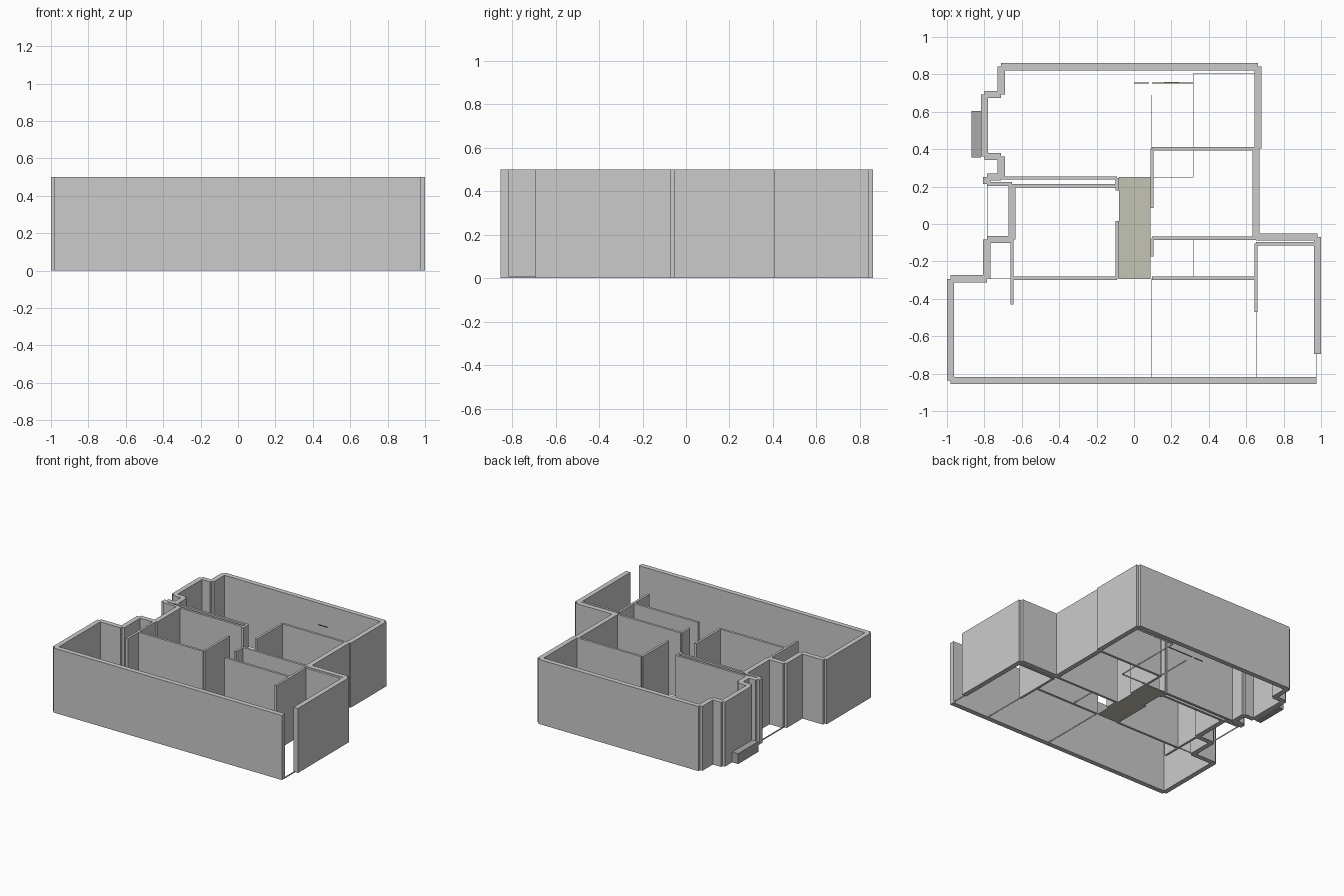
import bpy

H = 0.5


def material(name, color):
    m = bpy.data.materials.new(name)
    m.diffuse_color = (*color, 1)
    return m


def box(name, x0, x1, y0, y1, z0, z1, mat=None):
    bpy.ops.mesh.primitive_cube_add(size=1, location=((x0 + x1) / 2, (y0 + y1) / 2, (z0 + z1) / 2))
    ob = bpy.context.object
    ob.name = name
    ob.scale = (x1 - x0, y1 - y0, z1 - z0)
    if mat:
        ob.data.materials.append(mat)
    return ob


def run(name, points, width, height):
    """Square-ended wall boxes along a centre line, leaving notched outer corners."""
    h = width / 2
    for (ax, ay), (bx, by) in zip(points, points[1:]):
        dx, dy = (0, h) if ay == by else (h, 0)
        box(name, min(ax, bx) - dx, max(ax, bx) + dx,
            min(ay, by) - dy, max(ay, by) + dy, 0, height)


# outer walls: entrance side, then round the stepped left side to the front
run("outer_wall", [(0.981, -0.695), (0.981, -0.07), (0.652, -0.07), (0.652, 0.405)], 0.038, H)
run("outer_wall", [(0.663, 0.405), (0.663, 0.841), (-0.71, 0.841), (-0.71, 0.693),
                   (-0.80, 0.693), (-0.80, 0.36), (-0.71, 0.36), (-0.71, 0.252),
                   (-0.787, 0.252), (-0.787, 0.214)], 0.038, H)
run("outer_wall", [(-0.787, 0.214), (-0.652, 0.214)], 0.022, H)
run("outer_wall", [(-0.652, 0.214), (-0.652, -0.083), (-0.787, -0.083), (-0.787, -0.293),
                   (-0.981, -0.293), (-0.981, -0.836), (0.975, -0.836)], 0.038, H)

# inner partitions
for path in [
    [(-0.71, 0.246), (-0.09, 0.246), (-0.09, 0.18)],
    [(-0.65, 0.205), (-0.09, 0.205)],
    [(-0.09, 0.015), (-0.09, -0.291), (-0.652, -0.291)],
    [(-0.652, -0.43), (-0.652, -0.083)],
    [(0.096, 0.085), (0.096, 0.403), (0.652, 0.403)],
    [(0.096, -0.175), (0.096, -0.077), (0.652, -0.077)],
    [(0.096, -0.291), (0.652, -0.291)],
    [(0.652, -0.47), (0.652, -0.105), (0.962, -0.105)],
]:
    run("partition_wall", path, 0.018, H)

# thin floor dividers and thresholds
for path in [
    [(0.096, -0.82), (0.096, -0.291)],
    [(0.653, -0.82), (0.653, -0.47)],
    [(0.096, 0.403), (0.096, 0.69)],
    [(0.316, -0.291), (0.316, -0.077)],
    [(0.096, 0.248), (0.316, 0.248), (0.316, 0.403)],
    [(0.316, 0.403), (0.316, 0.804), (0.645, 0.804)],
    [(-0.785, 0.214), (-0.785, -0.083)],
    [(-0.785, -0.291), (-0.652, -0.291)],
    [(0.975, -0.836), (0.975, -0.695)],
]:
    run("floor_divider", path, 0.003, 0.01)

# hall floor in two pieces
hall = material("hall_floor", (0.56, 0.55, 0.46))
box("hall_floor", -0.08, 0.087, -0.293, 0.205, 0, 0.006, hall)
box("hall_floor_end", -0.08, 0.087, 0.205, 0.25, 0, 0.006, hall)

# low outside ledge
box("outside_ledge", -0.87, -0.819, 0.355, 0.605, 0, 0.08, material("ledge_grey", (0.4, 0.4, 0.42)))

# brown trim strips
brown = material("brown_trim", (0.35, 0.22, 0.13))
box("floor_trim_left", 0.0, 0.08, 0.751, 0.756, 0, 0.006, brown)
box("floor_trim_right", 0.095, 0.316, 0.751, 0.756, 0, 0.006, brown)
box("wall_trim", 0.16, 0.24, 0.752, 0.76, 0.368, 0.373, brown)
